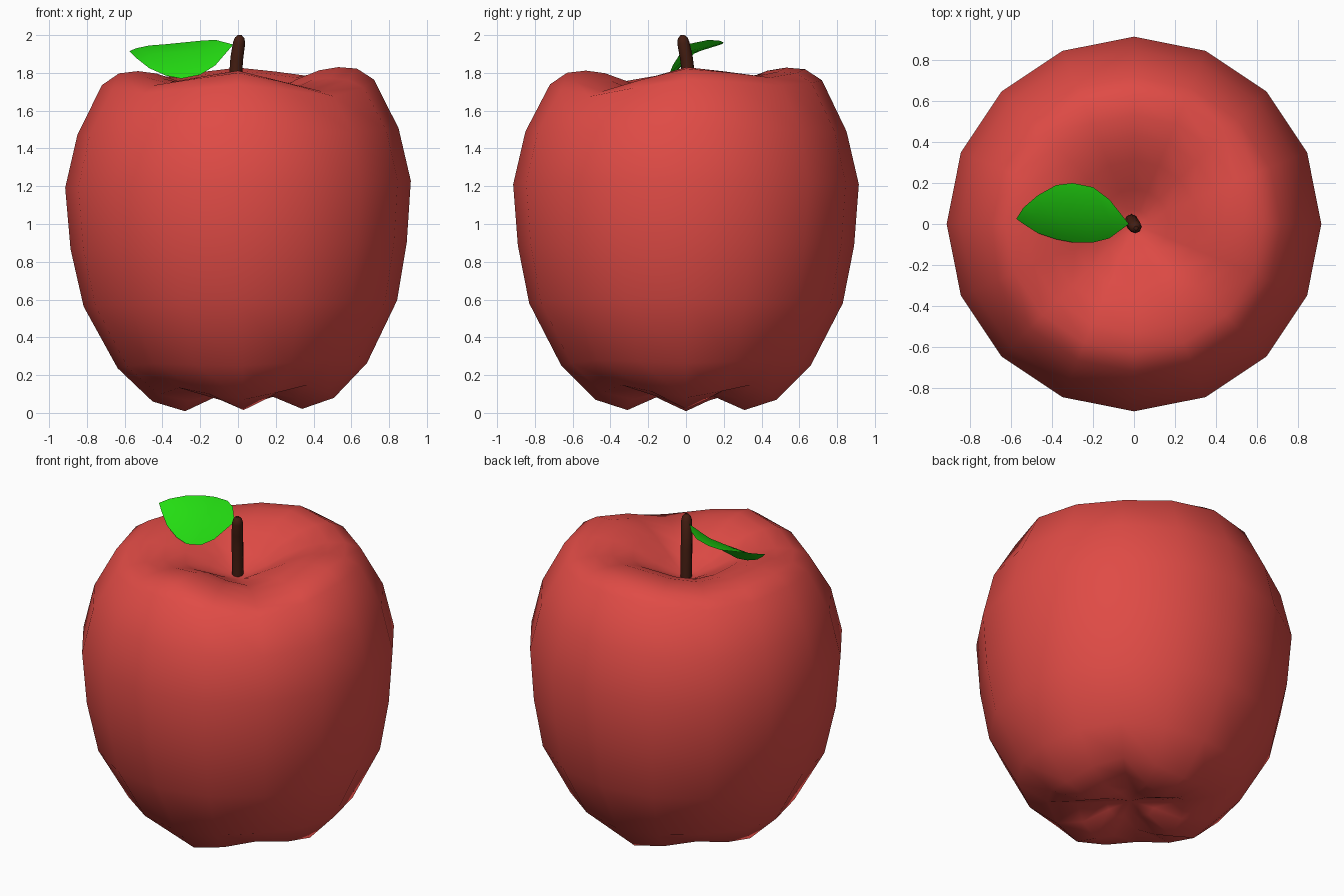
import bpy, bmesh, math

if "Cube" in bpy.data.objects:
    bpy.data.objects.remove(bpy.data.objects["Cube"])


def finish(obj, rgb):
    mat = bpy.data.materials.new(obj.name + "_colour")
    mat.diffuse_color = (*rgb, 1)
    mat.use_nodes = True
    mat.node_tree.nodes["Principled BSDF"].inputs["Base Color"].default_value = mat.diffuse_color
    obj.data.materials.append(mat)


def mesh_object(name, bm, rgb):
    bmesh.ops.recalc_face_normals(bm, faces=bm.faces)
    for f in bm.faces:
        f.smooth = True
    me = bpy.data.meshes.new(name)
    bm.to_mesh(me)
    bm.free()
    obj = bpy.data.objects.new(name, me)
    bpy.context.collection.objects.link(obj)
    finish(obj, rgb)
    return obj


# Apple body: 16-sided lathe, (radius, height, top groove weight, bottom groove rise)
PROFILE = [
    (0.07, 1.625, 0, 0), (0.17, 1.68, 0.3, 0), (0.31, 1.76, 0.6, 0),
    (0.43, 1.805, 0.8, 0), (0.53, 1.82, 1, 0), (0.63, 1.81, 1, 0),
    (0.72, 1.75, 0.7, 0), (0.85, 1.49, 0.15, 0), (0.915, 1.21, 0, 0),
    (0.89, 0.885, 0, 0), (0.83, 0.58, 0, 0), (0.66, 0.25, 0, 0.02),
    (0.48, 0.07, 0, 0.07), (0.31, 0.015, 0, 0.11), (0.14, 0.09, 0, 0.04),
]
GROOVE = [0.05, 0.04, 0.06, 0.11]  # depth of the top groove in each quadrant
N = 16


def lean(x, y, z):
    if z > 1.6:
        z += 0.015 * y
    return (x + 0.03 * max(0, 1 - z), y, z + 0.02 * x)


bm = bmesh.new()
rings = []
for r, z, top, rise in PROFILE:
    ring = []
    for i in range(N):
        a = 2 * math.pi * i / N
        wave = (1 - math.cos(4 * a)) / 2
        dz = wave * (rise - top * GROOVE[i * 4 // N])
        ring.append(bm.verts.new(lean(r * math.cos(a), r * math.sin(a), z + dz)))
    rings.append(ring)
for a, b in zip(rings, rings[1:]):
    for i in range(N):
        j = (i + 1) % N
        bm.faces.new((a[i], a[j], b[j], b[i]))
for ring, z in ((rings[0], 1.61), (rings[-1], 0.13)):
    c = bm.verts.new(lean(0, 0, z))
    for i in range(N):
        bm.faces.new((c, ring[i], ring[(i + 1) % N]))
mesh_object("apple_body", bm, (0.74, 0.07, 0.06))

# Stem: slightly bent tapered tube with a rounded tip
cu = bpy.data.curves.new("stem", "CURVE")
cu.dimensions = "3D"
cu.bevel_depth = 0.034
cu.bevel_resolution = 2
cu.use_fill_caps = True
path = [(-0.012, 0.015, 1.58, 1), (-0.012, 0.012, 1.80, 1), (-0.006, 0.002, 1.88, 1),
        (0.006, -0.014, 1.96, 0.95), (0.009, -0.018, 1.985, 0.75), (0.01, -0.02, 2.0, 0.3)]
sp = cu.splines.new("POLY")
sp.points.add(len(path) - 1)
for p, (x, y, z, r) in zip(sp.points, path):
    p.co = (x, y, z, 1)
    p.radius = r
sp.use_smooth = True
stem = bpy.data.objects.new("stem", cu)
bpy.context.collection.objects.link(stem)
finish(stem, (0.06, 0.013, 0.006))

# Leaf: curved sheet, each station gives x then (y, z) of front edge, middle, back edge
STATIONS = [
    (-0.12, (-0.07, 1.84), (0.02, 1.93), (0.12, 1.975)),
    (-0.20, (-0.09, 1.79), (0.04, 1.92), (0.18, 1.97)),
    (-0.30, (-0.09, 1.77), (0.04, 1.91), (0.20, 1.96)),
    (-0.38, (-0.075, 1.785), (0.04, 1.905), (0.19, 1.952)),
    (-0.47, (-0.045, 1.825), (0.04, 1.90), (0.14, 1.945)),
    (-0.54, (0.0, 1.88), (0.035, 1.905), (0.08, 1.93)),
]
bm = bmesh.new()
rows = [[bm.verts.new((x, y, z)) for y, z in pts] for x, *pts in STATIONS]
for a, b in zip(rows, rows[1:]):
    for i in range(2):
        bm.faces.new((a[i], a[i + 1], b[i + 1], b[i]))
for row, tip in ((rows[0], (-0.025, 0.0, 1.95)), (rows[-1], (-0.575, 0.025, 1.915))):
    v = bm.verts.new(tip)
    for i in range(2):
        bm.faces.new((v, row[i], row[i + 1]))
mesh_object("leaf", bm, (0.017, 0.72, 0.006))
